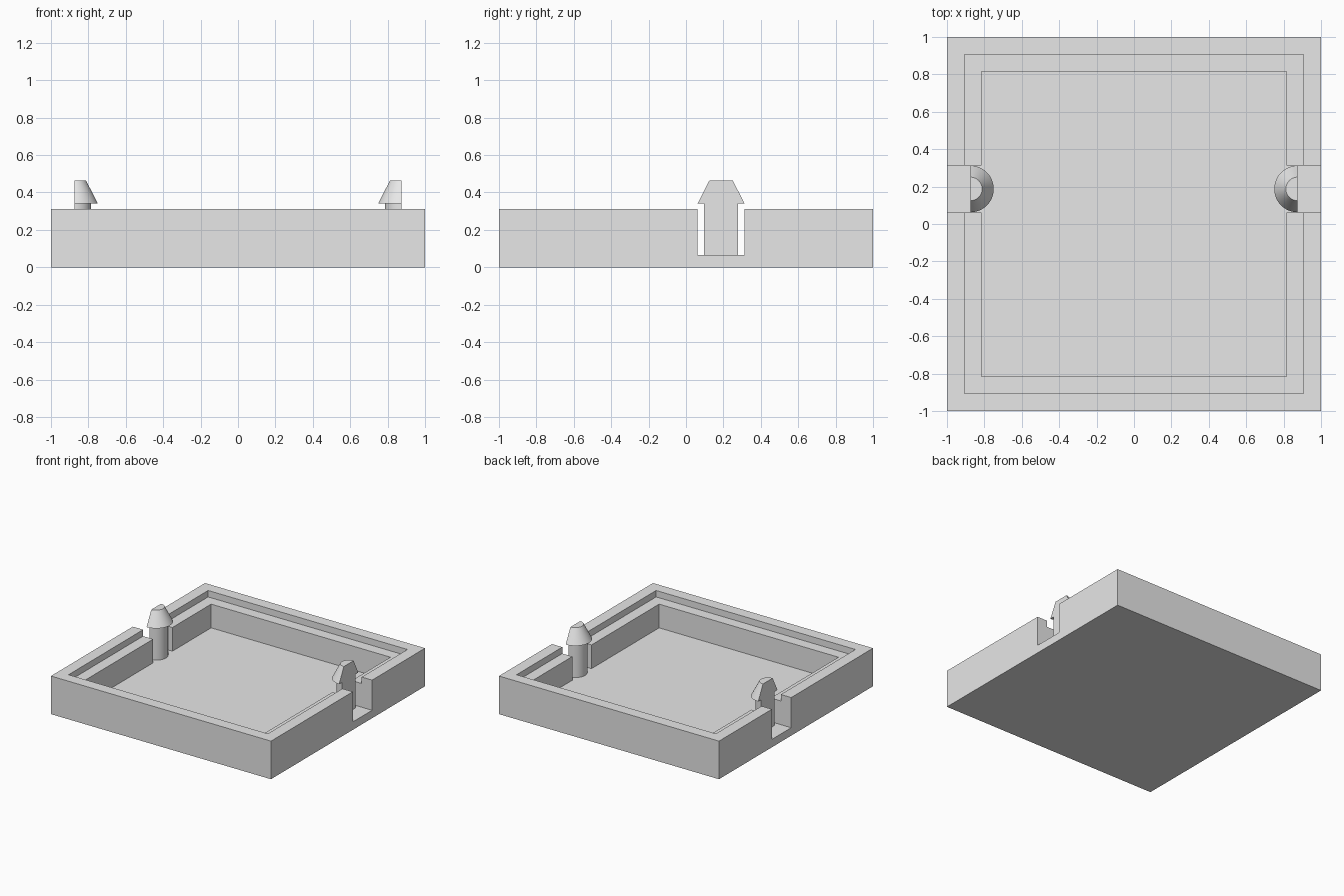
import bpy
import bmesh
from math import cos, sin, pi

cube = bpy.data.objects.get("Cube")
if cube:
    bpy.data.objects.remove(cube, do_unlink=True)

HEIGHT, FLOOR, LEDGE = 0.313, 0.065, 0.26
RIM, POCKET = 0.906, 0.815           # half widths of the two recesses
SLOT_Y, SLOT_HALF = 0.1875, 0.125    # side notches for the clips
CLIP_X = 0.875                       # flat outer face of each clip

grey = bpy.data.materials.new("plain grey")
grey.use_nodes = True
grey.diffuse_color = (0.8, 0.8, 0.8, 1)
grey.node_tree.nodes["Principled BSDF"].inputs["Base Color"].default_value = (0.8, 0.8, 0.8, 1)


def finish(name, bm):
    bmesh.ops.recalc_face_normals(bm, faces=bm.faces)
    mesh = bpy.data.meshes.new(name)
    bm.to_mesh(mesh)
    bm.free()
    mesh.materials.append(grey)
    obj = bpy.data.objects.new(name, mesh)
    bpy.context.collection.objects.link(obj)
    return obj


def prism(name, outline, low, high):
    bm = bmesh.new()
    face = bm.faces.new([bm.verts.new((x, y, low)) for x, y in outline])
    top = bmesh.ops.extrude_face_region(bm, geom=[face])["geom"]
    verts = [v for v in top if isinstance(v, bmesh.types.BMVert)]
    bmesh.ops.translate(bm, verts=verts, vec=(0, 0, high - low))
    return finish(name, bm)


def square(half):
    return [(-half, -half), (half, -half), (half, half), (-half, half)]


# Tray body, hollowed by a pocket with two side notches and a stepped rim
tray = prism("tray", square(1), 0, HEIGHT)
y0, y1, p, out = SLOT_Y - SLOT_HALF, SLOT_Y + SLOT_HALF, POCKET, 1.1
cross = [(-p, -p), (p, -p), (p, y0), (out, y0), (out, y1), (p, y1),
         (p, p), (-p, p), (-p, y1), (-out, y1), (-out, y0), (-p, y0)]
cutters = [prism("pocket_cutter", cross, FLOOR, 0.5),
           prism("rim_cutter", square(RIM), LEDGE, 0.5)]
for cutter in cutters:
    mod = tray.modifiers.new(cutter.name, 'BOOLEAN')
    mod.operation = 'DIFFERENCE'
    mod.solver = 'EXACT'
    mod.object = cutter
bpy.context.view_layer.update()
cut_mesh = bpy.data.meshes.new_from_object(
    tray.evaluated_get(bpy.context.evaluated_depsgraph_get()))
tray.modifiers.clear()
tray.data = cut_mesh
for cutter in cutters:
    bpy.data.objects.remove(cutter, do_unlink=True)


# Snap clips: half-round stems with flared, tapered heads
def clip(name, side, steps=24):
    profile = [(0.09, FLOOR), (0.09, 0.342), (0.125, 0.342), (0.063, 0.463)]
    bm = bmesh.new()
    rings = []
    for radius, z in profile:
        angles = [pi / 2 + pi * i / steps for i in range(steps + 1)]
        rings.append([bm.verts.new((side * (CLIP_X + radius * cos(a)),
                                    SLOT_Y + radius * sin(a), z)) for a in angles])
    for low, high in zip(rings, rings[1:]):
        for i in range(steps):
            bm.faces.new((low[i], low[i + 1], high[i + 1], high[i]))
    bm.faces.new(rings[0])
    bm.faces.new(rings[-1])
    # Flat outer face follows the whole profile
    bm.faces.new([r[0] for r in rings] + [r[-1] for r in reversed(rings)])
    obj = finish(name, bm)
    bpy.ops.object.select_all(action='DESELECT')
    obj.select_set(True)
    bpy.context.view_layer.objects.active = obj
    bpy.ops.object.shade_smooth_by_angle(angle=pi / 6)


clip("left_clip", 1)
clip("right_clip", -1)
